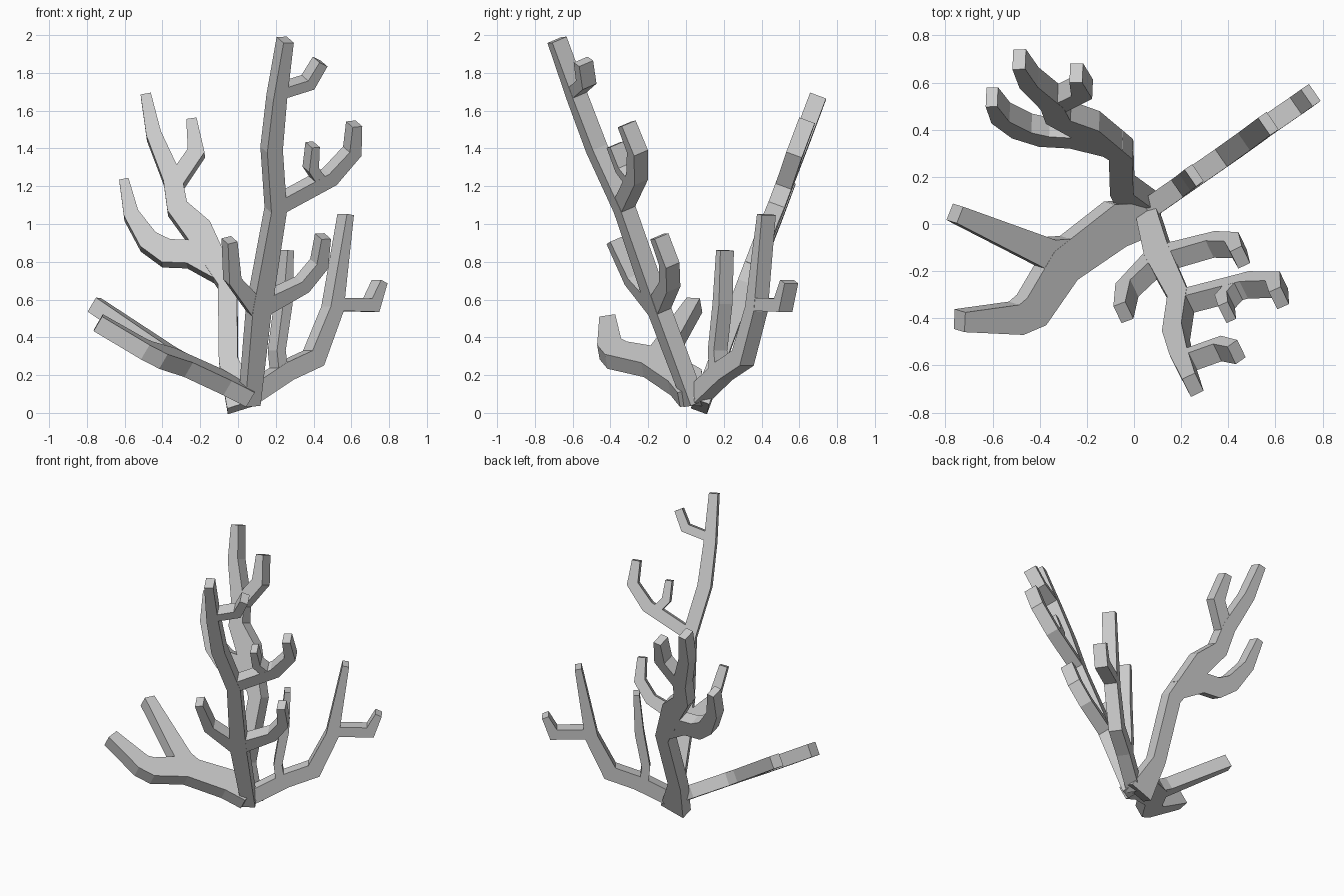
import bpy, bmesh
from mathutils import Vector

THICK = 0.09


def limb(bm, pts, widths, n, thick):
    """Mitred flat ribbon along pts, lying in the plane with normal n."""
    rings = []
    for i, p in enumerate(pts):
        t_in = (p - pts[i - 1]).normalized() if i else None
        t_out = (pts[i + 1] - p).normalized() if i < len(pts) - 1 else None
        a, b = t_in or t_out, t_out or t_in
        t = (a + b).normalized()
        side = n.cross(t) * (widths[i] / 2 / max(t.dot(b), 0.7))
        up = n * thick / 2
        rings.append([bm.verts.new(p + s * side + u * up)
                      for s, u in ((-1, -1), (1, -1), (1, 1), (-1, 1))])
    for r0, r1 in zip(rings, rings[1:]):
        for k in range(4):
            m = (k + 1) % 4
            bm.faces.new((r0[k], r0[m], r1[m], r1[k]))
    bm.faces.new(rings[0][::-1])
    bm.faces.new(rings[-1])


def fan(name, plane, paths, flat=False):
    """Branches (u, v, width) in a tilted plane: y=a+bx+cz, or z=a+bx+cy if flat."""
    a, b, c = plane
    n = Vector((b, c, -1) if flat else (b, -1, c)).normalized()
    bm = bmesh.new()
    for i, path in enumerate(paths):
        pts = []
        for u, v, _ in path:
            w = a + b * u + c * v
            pts.append(Vector((u, v, w) if flat else (u, w, v)))
        # side limbs are a hair thinner so they sink cleanly into the stem
        limb(bm, pts, [p[2] for p in path], n, THICK - 0.002 * min(i, 1) - 0.0005 * i)
    bmesh.ops.recalc_face_normals(bm, faces=bm.faces)
    me = bpy.data.meshes.new(name)
    bm.to_mesh(me)
    bm.free()
    bpy.context.collection.objects.link(bpy.data.objects.new(name, me))


# tall front fan
fan("front_fan", (0.037, 0.49, -0.4265), [
    [(.06, .05, .09), (.11, .55, .11), (.2, 1.08, .09), (.178, 1.4, .09), (.205, 1.67, .08), (.25, 1.975, .06)],
    [(.21, 1.70, .06), (.37, 1.75, .06), (.435, 1.86, .055)],
    [(.19, 1.09, .08), (.485, 1.25, .08), (.605, 1.385, .07), (.615, 1.53, .055)],
    [(.44, 1.22, .06), (.385, 1.30, .055), (.395, 1.42, .045)],
    [(.11, .56, .10), (.34, .68, .075), (.43, .79, .07), (.45, .935, .055)],
    [(.11, .54, .10), (-.03, .71, .07), (-.045, .915, .055)],
])

# back left fan
fan("back_left_fan", (0.063, -0.043, 0.367), [
    [(.03, .035, .18), (-.05, .27, .10), (-.055, .68, .10), (-.21, .96, .15),
     (-.32, 1.08, .11), (-.345, 1.23, .10), (-.445, 1.465, .08), (-.487, 1.675, .055)],
    [(-.34, 1.2, .09), (-.22, 1.375, .085), (-.245, 1.545, .055)],
    [(-.08, .74, .12), (-.25, .84, .13), (-.38, .845, .13), (-.475, .905, .11), (-.565, 1.045, .08), (-.603, 1.225, .05)],
])

# back right fan
fan("back_right_fan", (0.022, 0.69, 0.01), [
    [(.04, .08, .10), (.25, .22, .10), (.40, .29, .10), (.50, .55, .085), (.57, 1.05, .045)],
    [(.51, .575, .07), (.705, .57, .07), (.75, .695, .045)],
    [(.22, .2, .06), (.205, .33, .055), (.24, .58, .06), (.255, .86, .04)],
])

# low left fan
fan("low_left_fan", (0.115, -0.59, 0.18), [
    [(.06, .03, .14), (-.08, 0, .19), (-.31, -.17, .17), (-.435, -.365, .15), (-.5, -.4, .13), (-.74, -.41, .085)],
    [(-.28, -.13, .15), (-.37, -.125, .13), (-.76, .045, .075)],
], flat=True)
